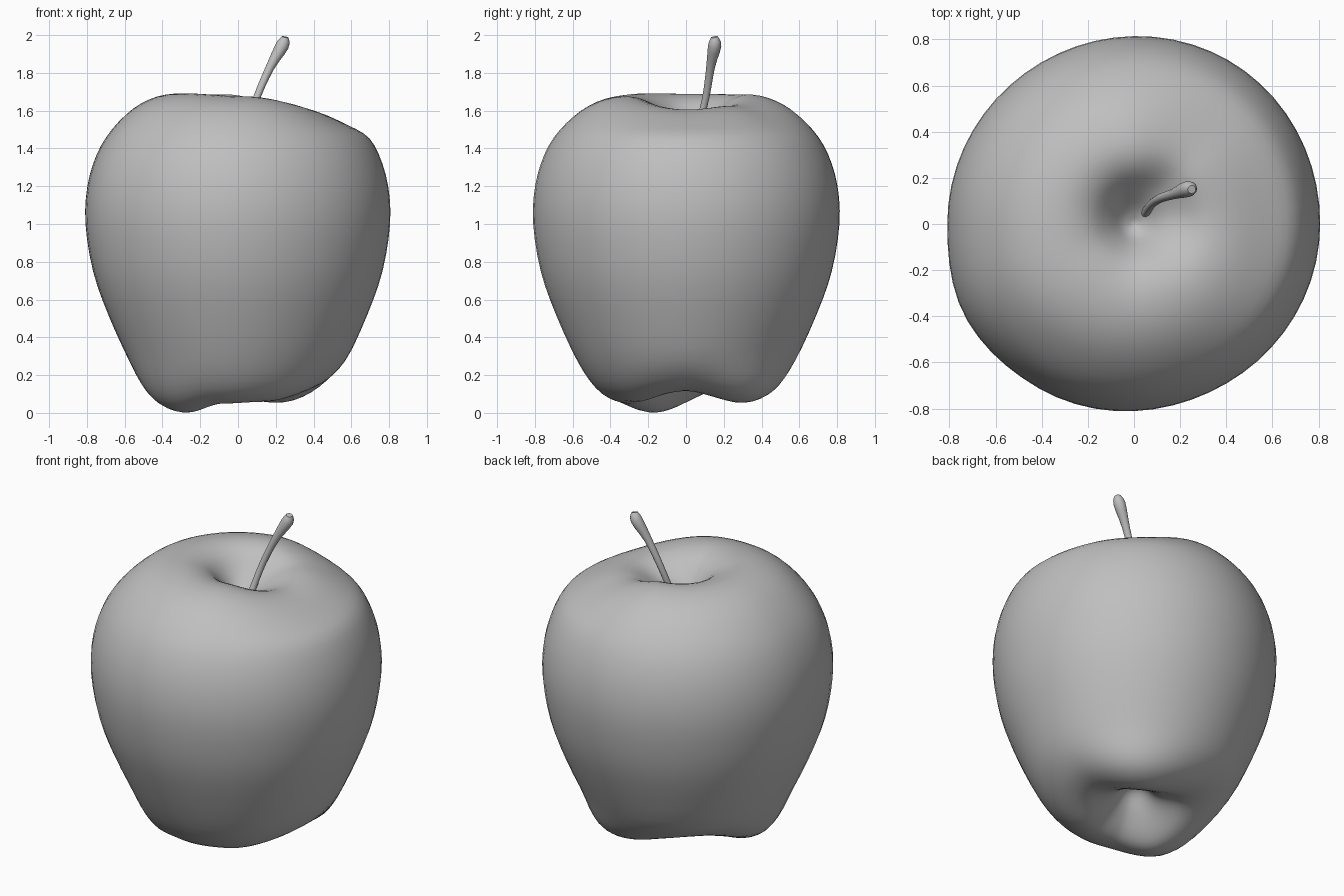
import bpy, bmesh
from math import sin, cos, pi, radians
from mathutils import Vector

cube = bpy.data.objects.get("Cube")
if cube:
    bpy.data.objects.remove(cube, do_unlink=True)

grey = bpy.data.materials.new("plain grey")
grey.use_nodes = True
colour = (0.52, 0.52, 0.52, 1)
grey.diffuse_color = colour
grey.node_tree.nodes["Principled BSDF"].inputs["Base Color"].default_value = colour


def spline(points, steps):
    """Catmull-Rom samples through a list of tuples."""
    pts = [Vector(p) for p in points]
    out = []
    for i in range(len(pts) - 1):
        a, b = pts[max(i - 1, 0)], pts[i]
        c, d = pts[i + 1], pts[min(i + 2, len(pts) - 1)]
        for k in range(steps):
            t = k / steps
            out.append(b + (c - a) * (t / 2)
                       + (a * 2 - b * 5 + c * 4 - d) * (t * t / 2)
                       + (b * 3 - a - c * 3 + d) * (t ** 3 / 2))
    return out + [pts[-1]]


def around(angle, keys):
    """Smooth periodic value from (degrees, value) keys."""
    deg = angle % 360
    for (a, u), (b, v) in zip(keys, keys[1:] + [(keys[0][0] + 360, keys[0][1])]):
        if a <= deg <= b:
            return u + (v - u) * fade((deg - a) / (b - a))
    return keys[0][1]


def fade(x):
    x = min(max(x, 0), 1)
    return x * x * (3 - 2 * x)


def loft(name, rings):
    """Skin closed rings of points, with a cap at each end."""
    bm = bmesh.new()
    rows = [[bm.verts.new(p) for p in ring] for ring in rings]
    n = len(rows[0])
    for low, high in zip(rows, rows[1:]):
        for i in range(n):
            j = (i + 1) % n
            bm.faces.new((low[i], low[j], high[j], high[i]))
    bm.faces.new(rows[0][::-1])
    bm.faces.new(rows[-1])
    bmesh.ops.recalc_face_normals(bm, faces=bm.faces)
    mesh = bpy.data.meshes.new(name)
    bm.to_mesh(mesh)
    bm.free()
    mesh.materials.append(grey)
    obj = bpy.data.objects.new(name, mesh)
    bpy.context.collection.objects.link(obj)
    bpy.ops.object.select_all(action='DESELECT')
    obj.select_set(True)
    bpy.context.view_layer.objects.active = obj
    bpy.ops.object.shade_smooth_by_angle(angle=radians(50))


# Fruit body: turned profile with uneven lobes below and a dented rim above
profile = [(0.01, 0.26), (0.06, 0.235), (0.12, 0.16), (0.2, 0.085), (0.28, 0.05),
           (0.38, 0.065), (0.475, 0.13), (0.57, 0.27), (0.685, 0.52), (0.765, 0.75),
           (0.805, 1.0), (0.795, 1.2), (0.745, 1.37), (0.665, 1.5), (0.55, 1.61),
           (0.43, 1.67), (0.31, 1.685), (0.21, 1.65), (0.13, 1.57),
           (0.06, 1.49), (0.01, 1.46)]
lobes = [(0, 0.07), (55, 0.005), (135, 0.1), (212, -0.05), (255, 0.0), (295, 0.01)]
rim = [(0, -0.08), (45, -0.06), (100, 0.0), (220, 0.005), (275, -0.01)]
bulge = [(0, 0.0), (60, 0.015), (130, 0.0), (180, 0.003), (210, 0.035), (240, 0.02),
         (300, -0.01)]
flare = [(0, 0.0), (50, 0.06), (110, 0.0), (200, 0.02), (270, 0.0)]
SEGMENTS = 60

rings = []
for r, z in spline(profile, 3):
    ring = []
    low, high = fade(1 - z / 0.35), fade((z - 1.42) / 0.24)
    wall = fade(r / 0.25)
    shift = (1 - fade(r / 0.45)) * high
    for i in range(SEGMENTS):
        deg = 360 * i / SEGMENTS
        a = radians(deg)
        rad = r * (1 + around(deg, bulge) * fade(r / 0.6)) + low * wall * around(deg, flare)
        height = z + wall * (low * around(deg, lobes) + high * around(deg, rim))
        ring.append((rad * cos(a) + 0.03 * shift, rad * sin(a) + 0.04 * shift, height))
    rings.append(ring)
loft("fruit_body", rings)

# Stem: curved tapering rod with a flared, blunt end
path = [(0.04, 0.02, 1.4), (0.06, 0.065, 1.52), (0.1, 0.105, 1.67),
        (0.17, 0.13, 1.83), (0.235, 0.152, 1.945), (0.25, 0.15, 1.99)]
radii = [(0.022, 0), (0.019, 0), (0.019, 0), (0.023, 0), (0.035, 0), (0.018, 0)]
centres = spline(path, 3)
widths = spline(radii, 3)
rings = []
for i, (c, w) in enumerate(zip(centres, widths)):
    along = centres[min(i + 1, len(centres) - 1)] - centres[max(i - 1, 0)]
    side = along.cross(Vector((0, 1, 0))).normalized()
    other = along.cross(side).normalized()
    rings.append([c + w.x * (side * cos(k * pi / 6) + other * sin(k * pi / 6))
                  for k in range(12)])
loft("stem", rings)
